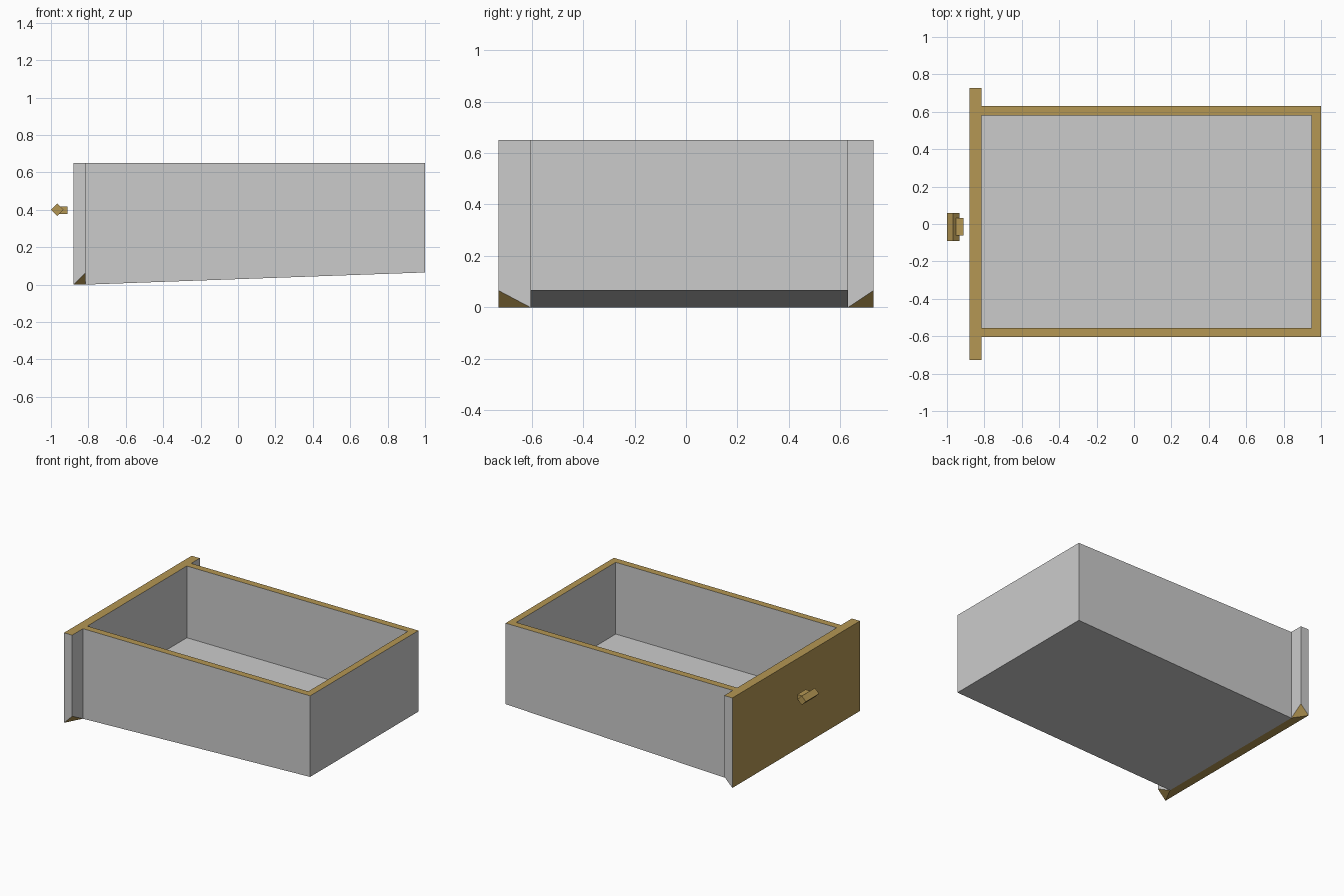
import bpy, bmesh

if "Cube" in bpy.data.objects:
    bpy.data.objects.remove(bpy.data.objects["Cube"])


def material(name, rgb):
    m = bpy.data.materials.new(name)
    m.diffuse_color = (*rgb, 1)
    m.use_nodes = True
    m.node_tree.nodes["Principled BSDF"].inputs["Base Color"].default_value = m.diffuse_color
    return m


GREY = material("light grey", (0.60, 0.60, 0.60))
WOOD = material("warm wood brown", (0.46, 0.31, 0.088))


def finish(name, bm, is_wood):
    """Make an object; is_wood(normal) picks the wood faces."""
    bm.normal_update()
    for f in bm.faces:
        f.material_index = 1 if is_wood(f.normal) else 0
    mesh = bpy.data.meshes.new(name)
    bm.to_mesh(mesh)
    bm.free()
    mesh.materials.append(GREY)
    mesh.materials.append(WOOD)
    ob = bpy.data.objects.new(name, mesh)
    bpy.context.collection.objects.link(ob)
    return ob


def hull(points):
    bm = bmesh.new()
    bmesh.ops.convex_hull(bm, input=[bm.verts.new(p) for p in points])
    bmesh.ops.dissolve_limit(bm, angle_limit=0.01, verts=bm.verts, edges=bm.edges)
    bmesh.ops.recalc_face_normals(bm, faces=bm.faces)
    return bm


FRONT, JOIN, BACK = -0.88, -0.815, 1.0
LEFT, RIGHT, TOP, FLOOR = -0.605, 0.63, 0.65, 0.132
WALL, HALF = 0.05, 0.728

# Drawer front panel, with its two lower rear corners cut off
pts = [(JOIN, LEFT, 0), (JOIN, RIGHT, 0)]
for y in (-HALF, HALF):
    pts += [(FRONT, y, 0), (FRONT, y, TOP), (JOIN, y, TOP), (JOIN, y, 0.065)]
finish("front_panel", hull(pts), lambda n: n.x < 0.9 and abs(n.y) < 0.9)

# Tray: U-shaped walls, flat inner floor, sloping underside
bm = bmesh.new()
outer = [(JOIN, LEFT), (BACK, LEFT), (BACK, RIGHT), (JOIN, RIGHT)]
inner = [(JOIN, LEFT + WALL), (BACK - WALL, LEFT + WALL),
         (BACK - WALL, RIGHT - WALL), (JOIN, RIGHT - WALL)]
out_top = [bm.verts.new((x, y, TOP)) for x, y in outer]
out_low = [bm.verts.new((x, y, 0.065 if x == BACK else 0)) for x, y in outer]
in_top = [bm.verts.new((x, y, TOP)) for x, y in inner]
in_low = [bm.verts.new((x, y, FLOOR)) for x, y in inner]
for i in range(3):
    j = i + 1
    bm.faces.new((out_low[i], out_low[j], out_top[j], out_top[i]))
    bm.faces.new((out_top[i], out_top[j], in_top[j], in_top[i]))
    bm.faces.new((in_top[i], in_top[j], in_low[j], in_low[i]))
bm.faces.new(in_low)
bm.faces.new(out_low[::-1])
tray = finish("tray", bm, lambda n: False)
for p in tray.data.polygons:          # wooden rim along the top
    if p.normal.z > 0.9 and p.center.z > 0.6:
        p.material_index = 1

# Handle: diamond-section bar with a short stem
diamond = [(-1.0, 0.40), (-0.967, 0.433), (-0.933, 0.40), (-0.967, 0.367)]
finish("handle_bar", hull([(x, y, z) for x, z in diamond for y in (-0.09, 0.06)]),
       lambda n: True)
finish("handle_stem", hull([(x, y, z) for x in (-0.96, -0.912)
                            for y in (-0.062, 0.033) for z in (0.378, 0.418)]),
       lambda n: True)
